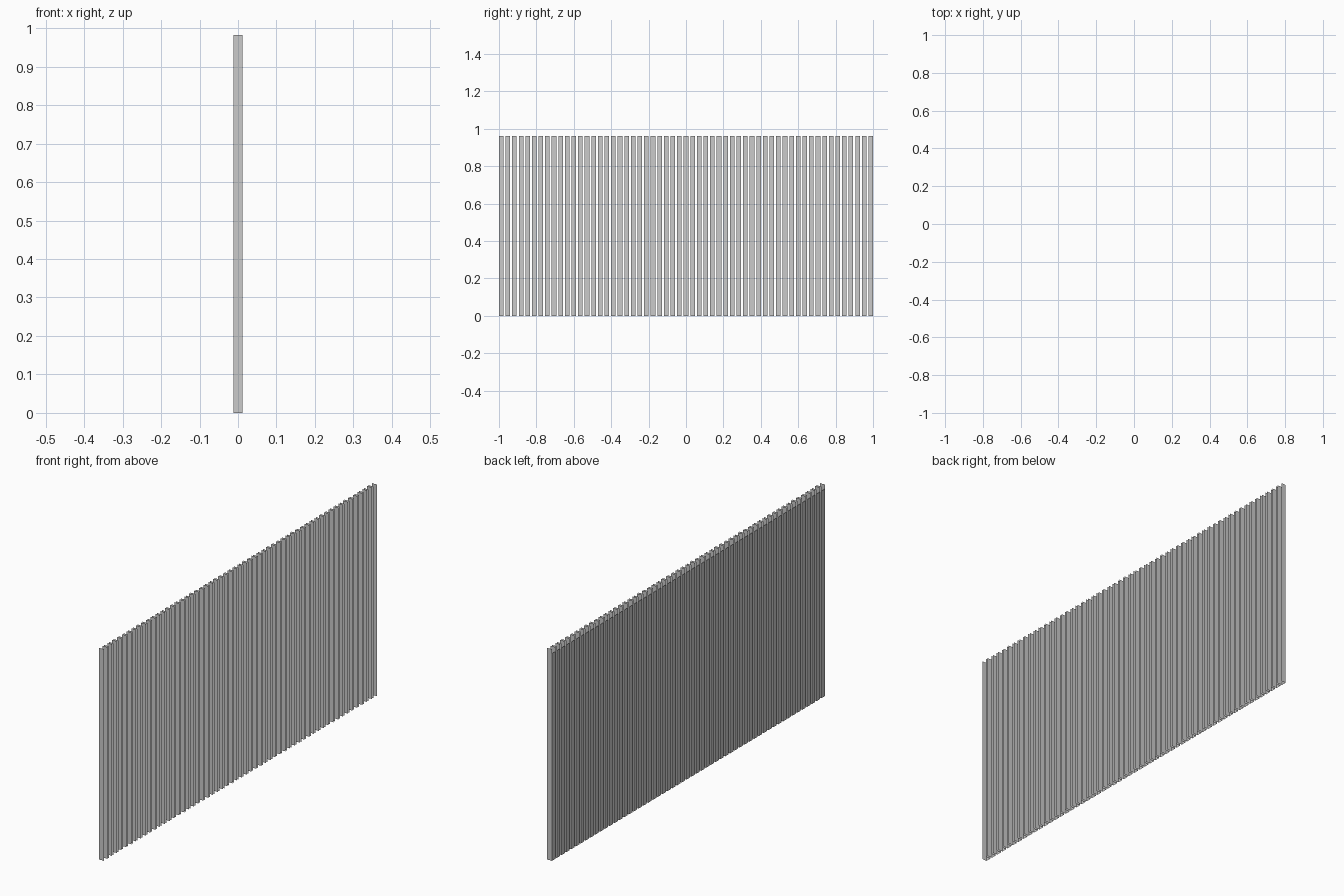
import bpy, bmesh

if "Cube" in bpy.data.objects:
    bpy.data.objects.remove(bpy.data.objects["Cube"])

COUNT = 57          # channels in the row
WIDTH = 0.0245      # channel width along y
HALF_DEPTH = 0.0122
FIN_H = 0.982       # side fins are slightly taller than the back strip
BACK_H = 0.962
PITCH = (2.0 - WIDTH) / (COUNT - 1)


def sheet(bm, a, b, height):
    """Upright rectangle standing on the ground between points a and b."""
    pts = [(*a, 0), (*b, 0), (*b, height), (*a, height)]
    bm.faces.new([bm.verts.new(p) for p in pts])


def make_object(name, sheets):
    mesh = bpy.data.meshes.new(name)
    bm = bmesh.new()
    for a, b, h in sheets:
        sheet(bm, a, b, h)
    bm.to_mesh(mesh)
    bm.free()
    ob = bpy.data.objects.new(name, mesh)
    bpy.context.collection.objects.link(ob)
    # repeat along the row
    arr = ob.modifiers.new("row", 'ARRAY')
    arr.count = COUNT
    arr.use_relative_offset = False
    arr.use_constant_offset = True
    arr.constant_offset_displace = (0, PITCH, 0)
    return ob


y0, y1, d = -1.0, -1.0 + WIDTH, HALF_DEPTH

# paired side fins, open at top and bottom
make_object("side_fins", [((-d, y0), (d, y0), FIN_H),
                          ((d, y1), (-d, y1), FIN_H)])

# back strips joining each pair of fins on the -x side
make_object("back_strips", [((-d, y1), (-d, y0), BACK_H)])
